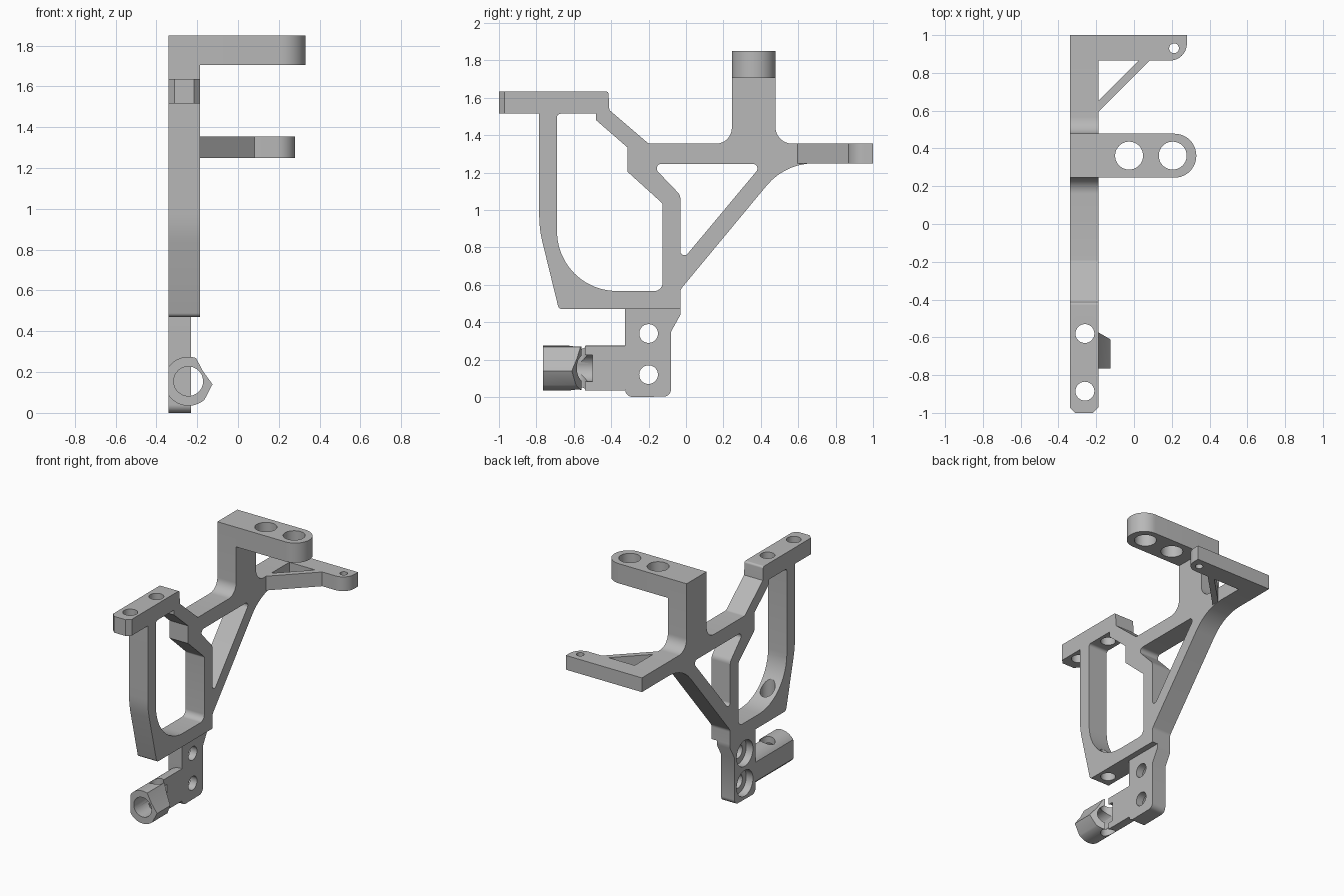
import bpy, bmesh
from math import cos, sin, tan, pi, radians
from mathutils import Vector

if "Cube" in bpy.data.objects:
    bpy.data.objects.remove(bpy.data.objects["Cube"])

grey = bpy.data.materials.new("plain_grey")
grey.use_nodes = True
grey.diffuse_color = (0.48, 0.48, 0.48, 1)
grey.node_tree.nodes["Principled BSDF"].inputs["Base Color"].default_value = (0.48, 0.48, 0.48, 1)

# Map profile coordinates (u, v) and depth d to space, by extrusion axis
AXES = {
    "x": lambda u, v, d: (d, u, v),
    "y": lambda u, v, d: (u, d, v),
    "z": lambda u, v, d: (u, v, d),
}


def rounded(corners):
    """Turn (u, v) or (u, v, radius) corners into an outline with fillets."""
    out = []
    for i, c in enumerate(corners):
        p = Vector(c[:2])
        if len(c) == 2:
            out.append(p)
            continue
        a = (Vector(corners[i - 1][:2]) - p).normalized()
        b = (Vector(corners[(i + 1) % len(corners)][:2]) - p).normalized()
        half = a.angle(b) / 2
        centre = p + (a + b).normalized() * c[2] / sin(half)
        start = p + a * c[2] / tan(half) - centre
        sweep = start.angle_signed(p + b * c[2] / tan(half) - centre)
        steps = max(4, int(abs(sweep) * 8))
        for k in range(steps + 1):
            t = -sweep * k / steps
            out.append(centre + Vector((start.x * cos(t) - start.y * sin(t),
                                        start.x * sin(t) + start.y * cos(t))))
    return out


def prism(name, corners, axis, d0, d1):
    bm = bmesh.new()
    pts = rounded(corners)
    rings = [[bm.verts.new(AXES[axis](p[0], p[1], d)) for p in pts] for d in (d0, d1)]
    bm.faces.new(rings[0])
    bm.faces.new(rings[1])
    for i in range(len(pts)):
        j = (i + 1) % len(pts)
        bm.faces.new((rings[0][i], rings[0][j], rings[1][j], rings[1][i]))
    bmesh.ops.recalc_face_normals(bm, faces=bm.faces[:])
    mesh = bpy.data.meshes.new(name)
    bm.to_mesh(mesh)
    bm.free()
    mesh.materials.append(grey)
    obj = bpy.data.objects.new(name, mesh)
    bpy.context.collection.objects.link(obj)
    return obj


def hole(u, v, r, axis, d0, d1):
    ring = [(u + r * cos(k * pi / 20), v + r * sin(k * pi / 20)) for k in range(40)]
    return prism("hole_cutter", ring, axis, d0, d1)


def finish(obj, cutters):
    bpy.ops.object.select_all(action="DESELECT")
    obj.select_set(True)
    bpy.context.view_layer.objects.active = obj
    for c in cutters:
        c.hide_render = True
        mod = obj.modifiers.new("cut", "BOOLEAN")
        mod.operation, mod.solver, mod.object = "DIFFERENCE", "EXACT", c
        bpy.ops.object.modifier_apply(modifier=mod.name)
        bpy.data.objects.remove(c)
    bpy.ops.object.shade_smooth_by_angle(angle=radians(30))


LEFT, RIGHT, TAB = -0.34, -0.187, -0.23
HOLE_X = -0.26

# Main side frame
frame = prism("side_frame", [
    (-1, 1.635), (-0.415, 1.635, 0.015), (-0.41, 1.535), (-0.2, 1.355, 0.03),
    (0.245, 1.355, 0.085), (0.245, 1.85), (0.478, 1.85), (0.478, 1.355, 0.09),
    (1, 1.355), (1, 1.25), (0.53, 1.25, 0.33), (-0.03, 0.575, 0.04),
    (-0.03, 0.47), (-0.68, 0.47, 0.025), (-0.785, 0.9, 0.6), (-0.785, 1.515),
    (-1, 1.515)], "x", LEFT, RIGHT)
front_window = prism("front_window", [
    (-0.69, 1.515, 0.02), (-0.48, 1.515), (-0.48, 1.48), (-0.313, 1.335),
    (-0.313, 1.205), (-0.125, 1.035, 0.02), (-0.125, 0.567, 0.045),
    (-0.69, 0.567, 0.32)], "x", -0.5, 0)
rear_window = prism("rear_window", [
    (-0.19, 1.247, 0.025), (0.41, 1.247, 0.025), (-0.03, 0.72, 0.022),
    (-0.03, 1.08, 0.05)], "x", -0.5, 0)
mid = (LEFT + RIGHT) / 2
chamfers = [prism("corner_cutter", [
    (mid + s * 0.037, -1.01), (mid + s * 0.087, -0.96), (mid + s * 0.087, -1.01)],
    "z", 1.4, 1.7) for s in (-1, 1)]
finish(frame, [front_window, rear_window] + chamfers
       + [hole(HOLE_X, y, 0.05, "z", 0.4, 1.7) for y in (-0.58, -0.885)])

# Upper mounting arm with rounded end
upper = prism("upper_arm", [
    (RIGHT, 0.245), (0.33, 0.245, 0.116), (0.33, 0.478, 0.116), (RIGHT, 0.478)],
    "z", 1.705, 1.85)
finish(upper, [hole(x, 0.362, 0.074, "z", 1.6, 1.9) for x in (-0.026, 0.205)])

# Rear arm with diagonal brace
rear = prism("rear_arm", [
    (RIGHT, 0.595), (0.082, 0.865), (0.28, 0.865, 0.09), (0.28, 1), (RIGHT, 1)],
    "z", 1.25, 1.355)
brace_gap = prism("brace_gap", [(-0.2, 0.64), (0.025, 0.865), (-0.2, 0.865)], "z", 1.2, 1.4)
finish(rear, [brace_gap, hole(0.212, 0.93, 0.026, "z", 1.2, 1.4)])

# Lower bolt tab with recessed bolt holes
tab = prism("bolt_tab", [
    (-0.325, 0.47), (-0.03, 0.47), (-0.03, 0.44), (-0.08, 0.35), (-0.08, 0.003, 0.04),
    (-0.325, 0, 0.04)], "x", LEFT, TAB)
finish(tab, [hole(-0.2, z, r, "x", -0.4, end)
             for z in (0.12, 0.34) for r, end in ((0.05, 0), (0.095, -0.285))])

# Forward clamp barrel, slimmed to the tab thickness behind its sloped shoulder
cx, cz, rad = -0.243, 0.155, 0.12
arc = [radians(72 + 239 * k / 40) for k in range(41)]
outline = [(max(LEFT, cx + rad * cos(a)), cz + rad * sin(a)) for a in arc]
barrel = prism("clamp_barrel", outline + [(-0.125, 0.14), (-0.172, 0.205)], "y", -0.765, -0.325)
shoulder = prism("shoulder_cutter", [
    (TAB, -0.3), (TAB, -0.55), (-0.1, -0.625), (-0.1, -0.3)], "z", -0.1, 0.4)
finish(barrel, [shoulder, hole(cx, cz, 0.072, "y", -0.8, -0.5),
                hole(HOLE_X, -0.58, 0.05, "z", -0.1, 0.4)])
